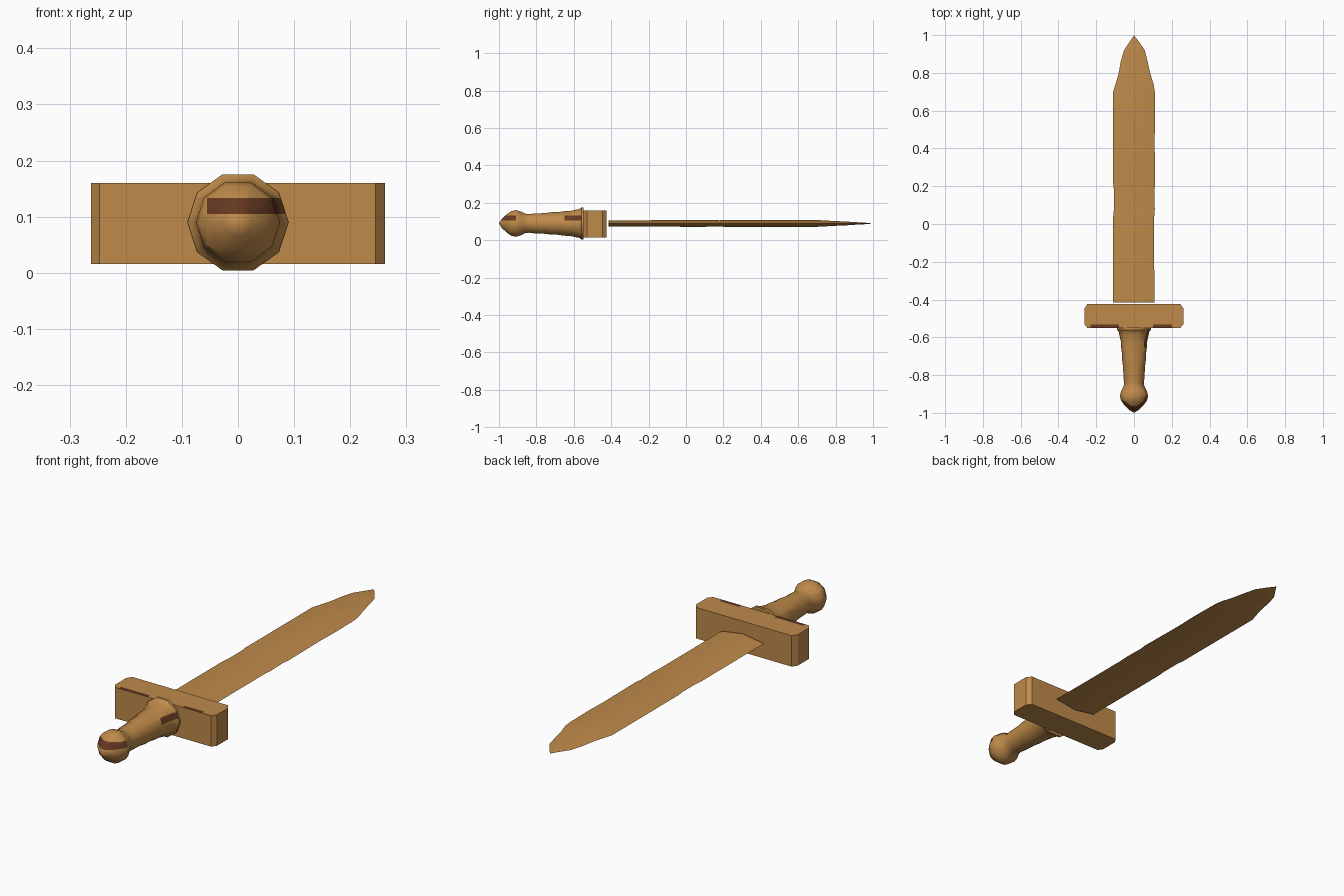
import bpy, bmesh, math

if "Cube" in bpy.data.objects:
    bpy.data.objects.remove(bpy.data.objects["Cube"])

ZC = 0.09  # height of the sword's axis


def material(name, rgb):
    m = bpy.data.materials.new(name)
    m.diffuse_color = (*rgb, 1)
    m.use_nodes = True
    m.node_tree.nodes["Principled BSDF"].inputs["Base Color"].default_value = m.diffuse_color
    return m


WOOD = material("tan wood", (0.52, 0.255, 0.068))
STAIN = material("dark brown stain", (0.13, 0.04, 0.016))


def cut(bm, axis, value):
    """Slice the whole mesh along a plane across one axis."""
    co, no = [0, 0, 0], [0, 0, 0]
    co[axis], no[axis] = value, 1
    bmesh.ops.bisect_plane(bm, geom=bm.verts[:] + bm.edges[:] + bm.faces[:],
                           dist=1e-5, plane_co=co, plane_no=no)


def finish(bm, name, stained=None, angle=30):
    bmesh.ops.recalc_face_normals(bm, faces=bm.faces[:])
    if stained:
        for f in bm.faces:
            f.material_index = int(stained(f.calc_center_median(), f.normal))
    me = bpy.data.meshes.new(name)
    bm.to_mesh(me)
    bm.free()
    ob = bpy.data.objects.new(name, me)
    bpy.context.collection.objects.link(ob)
    me.materials.append(WOOD)
    if stained:
        me.materials.append(STAIN)
    bpy.ops.object.select_all(action='DESELECT')
    ob.select_set(True)
    bpy.context.view_layer.objects.active = ob
    bpy.ops.object.shade_smooth_by_angle(angle=math.radians(angle))
    return ob


def loft(rings, tip_first=None, tip_last=None):
    """Skin a list of point rings, closing each end with a tip or a flat cap."""
    bm = bmesh.new()
    vs = [[bm.verts.new(p) for p in r] for r in rings]
    n = len(vs[0])
    for a, b in zip(vs, vs[1:]):
        for i in range(n):
            j = (i + 1) % n
            bm.faces.new((a[i], a[j], b[j], b[i]))
    for ring, tip in ((vs[0], tip_first), (vs[-1], tip_last)):
        if tip:
            t = bm.verts.new(tip)
            for i in range(n):
                bm.faces.new((ring[i], ring[(i + 1) % n], t))
        else:
            bm.faces.new(ring)
    return bm


# Blade: diamond section (y, left x, right x, half thickness), slightly uneven
blade = [(-0.415, -0.11, 0.108, 0.017), (-0.2, -0.11, 0.107, 0.017),
         (0.04, -0.11, 0.107, 0.018), (0.08, -0.106, 0.11, 0.018),
         (0.18, -0.106, 0.108, 0.017), (0.21, -0.11, 0.112, 0.018),
         (0.45, -0.11, 0.109, 0.018), (0.55, -0.11, 0.112, 0.018),
         (0.70, -0.11, 0.11, 0.018), (0.74, -0.098, 0.104, 0.016),
         (0.79, -0.083, 0.088, 0.013), (0.86, -0.07, 0.072, 0.010),
         (0.92, -0.053, 0.057, 0.006), (0.96, -0.026, 0.03, 0.004)]
rings = [[(l, y, ZC), (0, y, ZC - t), (r, y, ZC), (0, y, ZC + t)]
         for y, l, r, t in blade]
finish(loft(rings, tip_last=(0, 1, ZC)), "blade")

# Crossguard: block with chamfered ends and a stain along its top front edge
outline = [(-0.262, -0.53), (-0.247, -0.55), (0.245, -0.55), (0.262, -0.53),
           (0.262, -0.447), (0.245, -0.424), (-0.247, -0.424), (-0.262, -0.447)]
bm = loft([[(x, y, z) for x, y in outline] for z in (0.016, 0.16)])
cut(bm, 1, -0.532)
for x in (-0.23, -0.08, 0.1, 0.2):
    cut(bm, 0, x)
finish(bm, "crossguard", lambda c, n: n.z > 0.9 and c.y < -0.532 and
       (-0.23 < c.x < -0.08 or 0.1 < c.x < 0.2))

# Grip and pommel: ten-sided turned profile (y, radius)
profile = [(-0.985, 0.025), (-0.96, 0.05), (-0.935, 0.069), (-0.91, 0.075),
           (-0.885, 0.068), (-0.86, 0.055), (-0.84, 0.052), (-0.81, 0.056),
           (-0.78, 0.057), (-0.755, 0.058), (-0.72, 0.063), (-0.69, 0.063),
           (-0.65, 0.069), (-0.62, 0.070), (-0.59, 0.077), (-0.57, 0.081),
           (-0.56, 0.09), (-0.548, 0.09)]
rings = [[(r * math.cos(a * math.tau / 10), y, ZC + r * math.sin(a * math.tau / 10))
          for a in range(10)] for y, r in profile]
bm = loft(rings, tip_first=(0, -1, ZC))
for z in (0.105, 0.133):
    cut(bm, 2, z)
cut(bm, 0, -0.055)


def handle_stain(c, n):
    band = 0.105 < c.z < 0.133
    return band and ((c.y < -0.91 and c.x > -0.055) or
                     (-0.65 < c.y < -0.56 and c.x > 0))


finish(bm, "grip_and_pommel", handle_stain, 40)
